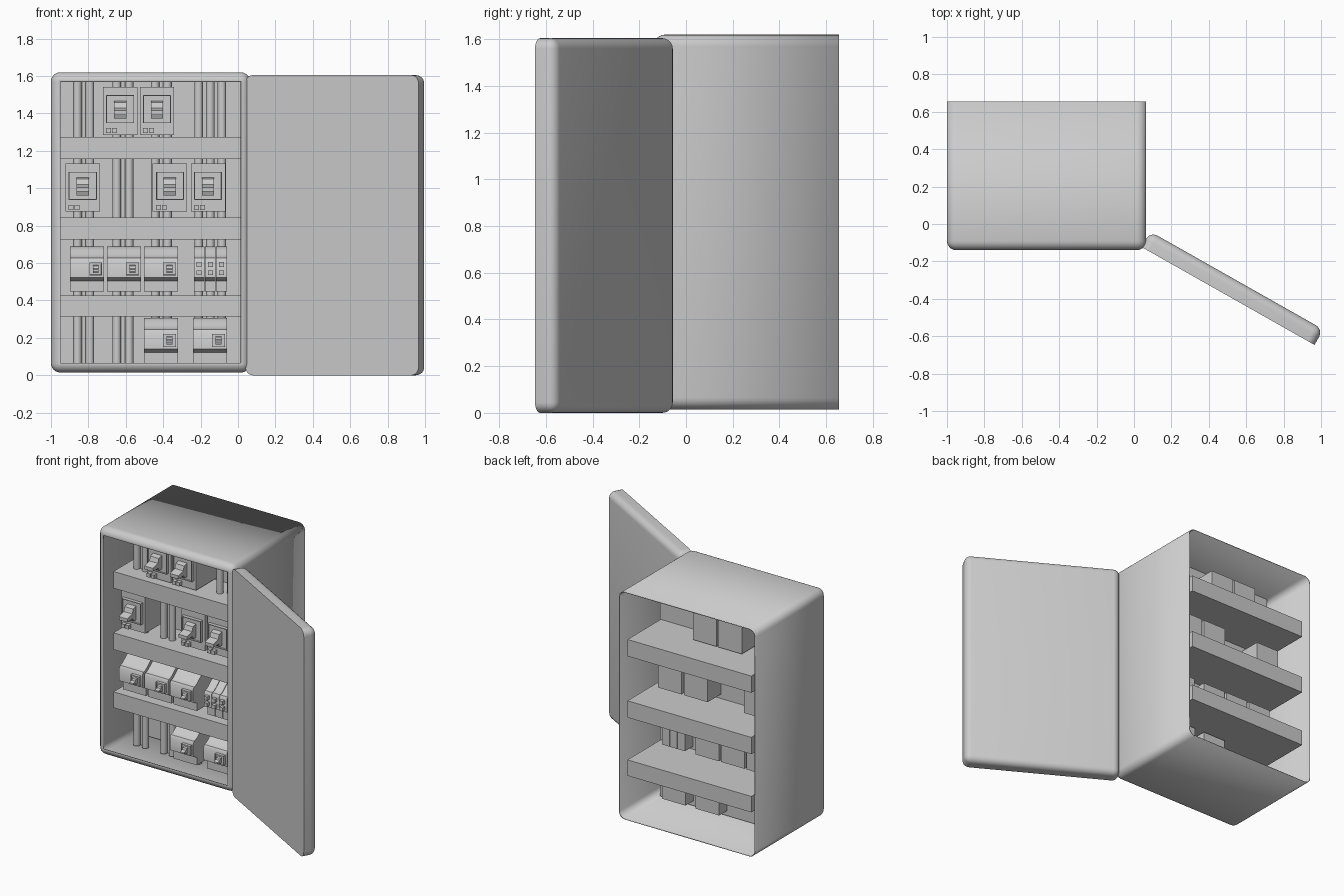
import bpy, bmesh, math
from mathutils import Matrix

if "Cube" in bpy.data.objects:
    bpy.data.objects.remove(bpy.data.objects["Cube"])


def finish(bm, name, smooth=False):
    bmesh.ops.recalc_face_normals(bm, faces=bm.faces)
    me = bpy.data.meshes.new(name)
    bm.to_mesh(me)
    bm.free()
    ob = bpy.data.objects.new(name, me)
    bpy.context.collection.objects.link(ob)
    if smooth:
        bpy.ops.object.select_all(action='DESELECT')
        ob.select_set(True)
        bpy.context.view_layer.objects.active = ob
        bpy.ops.object.shade_smooth_by_angle(angle=math.radians(35))
    return ob


def add_box(bm, lo, hi):
    c = [(a + b) / 2 for a, b in zip(lo, hi)]
    s = [b - a for a, b in zip(lo, hi)]
    m = Matrix.Translation(c) @ Matrix.Diagonal((*s, 1))
    return bmesh.ops.create_cube(bm, size=1, matrix=m)['verts']


def add_extrusion(bm, profile, x0, x1):
    """Extrude a closed (y, z) profile along x."""
    f = bm.faces.new([bm.verts.new((x0, y, z)) for y, z in profile])
    g = bmesh.ops.extrude_face_region(bm, geom=[f])['geom']
    vs = [v for v in g if isinstance(v, bmesh.types.BMVert)]
    bmesh.ops.translate(bm, verts=vs, vec=(x1 - x0, 0, 0))


def rounded_box(lo, hi, r, flat_y):
    """Box with all edges rounded except those around the face at y = flat_y."""
    bm = bmesh.new()
    add_box(bm, lo, hi)
    edges = [e for e in bm.edges
             if not all(abs(v.co.y - flat_y) < 1e-5 for v in e.verts)]
    bmesh.ops.bevel(bm, geom=edges, offset=r, segments=6, profile=0.5, affect='EDGES')
    return bm


# Cabinet shell, open at front and back
bm = rounded_box((-1, -0.14, 0.015), (0.065, 0.655, 1.62), 0.05, 0.655)
ends = [f for f in bm.faces if all(abs(v.co.y + 0.14) < 1e-4 for v in f.verts)
        or all(abs(v.co.y - 0.655) < 1e-4 for v in f.verts)]
bmesh.ops.delete(bm, geom=ends, context='FACES')
shell = finish(bm, "cabinet_shell", True)
sol = shell.modifiers.new("wall", 'SOLIDIFY')
sol.thickness = 0.006

# Open door, swung on the right edge
bm = rounded_box((0, 0, 0), (1.063, 0.095, 1.605), 0.045, 0)
door = finish(bm, "door", True)
door.location = (0.04, -0.123, 0)
door.rotation_euler.z = math.radians(-29.5)

# Mounting plate and shelves
bm = bmesh.new()
add_box(bm, (-0.95, 0.245, 0.03), (0.02, 0.26, 1.61))
finish(bm, "mounting_plate")
for i, (z0, z1) in enumerate([(0.315, 0.427), (0.725, 0.843), (1.157, 1.275)]):
    bm = bmesh.new()
    add_box(bm, (-0.95, -0.03, z0), (0.015, 0.63, z1))
    finish(bm, f"shelf_{i + 1}")

# Vertical cable bundles
for i, (c, d) in enumerate([(-0.825, 0.033), (-0.615, 0.033), (-0.41, 0.033), (-0.148, 0.062)]):
    bm = bmesh.new()
    for x, y in [(c - d, 0.1), (c, 0.13), (c + d, 0.1)]:
        bmesh.ops.create_cone(bm, cap_ends=True, segments=16, radius1=0.023, radius2=0.023,
                              depth=1.57, matrix=Matrix.Translation((x, y, 0.815)))
    finish(bm, f"cable_bundle_{i + 1}", True)


def add_lever(bm, x, y, z, w, h, out):
    """Switch lever: base wedge and handle reaching forward and down."""
    prof = [(y, 0.5), (y - out * 0.35, 0.42), (y - out * 0.45, 0.1), (y - out, -0.05),
            (y - out, -0.3), (y - out * 0.4, -0.28), (y - out * 0.3, -0.5), (y, -0.5)]
    add_extrusion(bm, [(a, z + b * h) for a, b in prof], x - w / 2, x + w / 2)


def add_frame(bm, x, y, z, w, out, rim, sink):
    """Square raised bezel with a sunken front."""
    vs = add_box(bm, (x - w / 2, y - out, z - w / 2), (x + w / 2, y + 0.01, z + w / 2))
    front = [f for f in {f for v in vs for f in v.link_faces}
             if all(abs(v.co.y - (y - out)) < 1e-5 for v in f.verts)]
    bmesh.ops.inset_region(bm, faces=front, thickness=rim)
    bmesh.ops.inset_region(bm, faces=front, thickness=0.001, depth=-sink)


# Large breakers, upper two rows
large = [(-0.63, 1.285), (-0.433, 1.285), (-0.83, 0.875), (-0.364, 0.875), (-0.16, 0.875)]
for i, (x, z) in enumerate(large):
    bm = bmesh.new()
    add_box(bm, (x - 0.092, 0.02, z), (x + 0.092, 0.41, z + 0.257))
    add_frame(bm, x, 0.02, z + 0.138, 0.15, 0.025, 0.006, 0.01)
    add_lever(bm, x, 0.006, z + 0.135, 0.066, 0.095, 0.1)
    for dx in (-0.062, -0.03):
        add_box(bm, (x + dx - 0.013, -0.01, z + 0.01), (x + dx + 0.013, 0.03, z + 0.036))
    finish(bm, f"large_breaker_{i + 1}")


def small_profile(z):
    """Side profile with an S-curved top and a stepped foot."""
    curve = [(0.075 - 0.105 * t / 6, 0.24 - 0.06 * (1 - math.cos(math.pi * t / 6)) / 2)
             for t in range(7)]
    pts = [(0.35, 0.24)] + curve + [(-0.04, 0.165), (-0.04, 0.075), (0.0, 0.055),
                                    (0.0, 0.0), (0.35, 0.0)]
    return [(a, z + b) for a, b in pts]


# Small breakers, lower two rows
small = [(-0.807, 0.448), (-0.61, 0.448), (-0.412, 0.448), (-0.412, 0.066), (-0.15, 0.066)]
for i, (x, z) in enumerate(small):
    bm = bmesh.new()
    add_extrusion(bm, small_profile(z), x - 0.091, x + 0.091)
    add_frame(bm, x + 0.046, -0.04, z + 0.12, 0.068, 0.022, 0.005, 0.006)
    add_lever(bm, x + 0.046, -0.055, z + 0.12, 0.03, 0.042, 0.045)
    finish(bm, f"small_breaker_{i + 1}", True)

# Narrow terminal modules with two buttons each
for i, x in enumerate((-0.208, -0.148, -0.088)):
    bm = bmesh.new()
    add_extrusion(bm, small_profile(0.448), x - 0.0285, x + 0.0285)
    for z in (0.548, 0.592):
        add_box(bm, (x - 0.013, -0.065, z - 0.013), (x + 0.013, -0.03, z + 0.013))
    finish(bm, f"terminal_module_{i + 1}", True)
